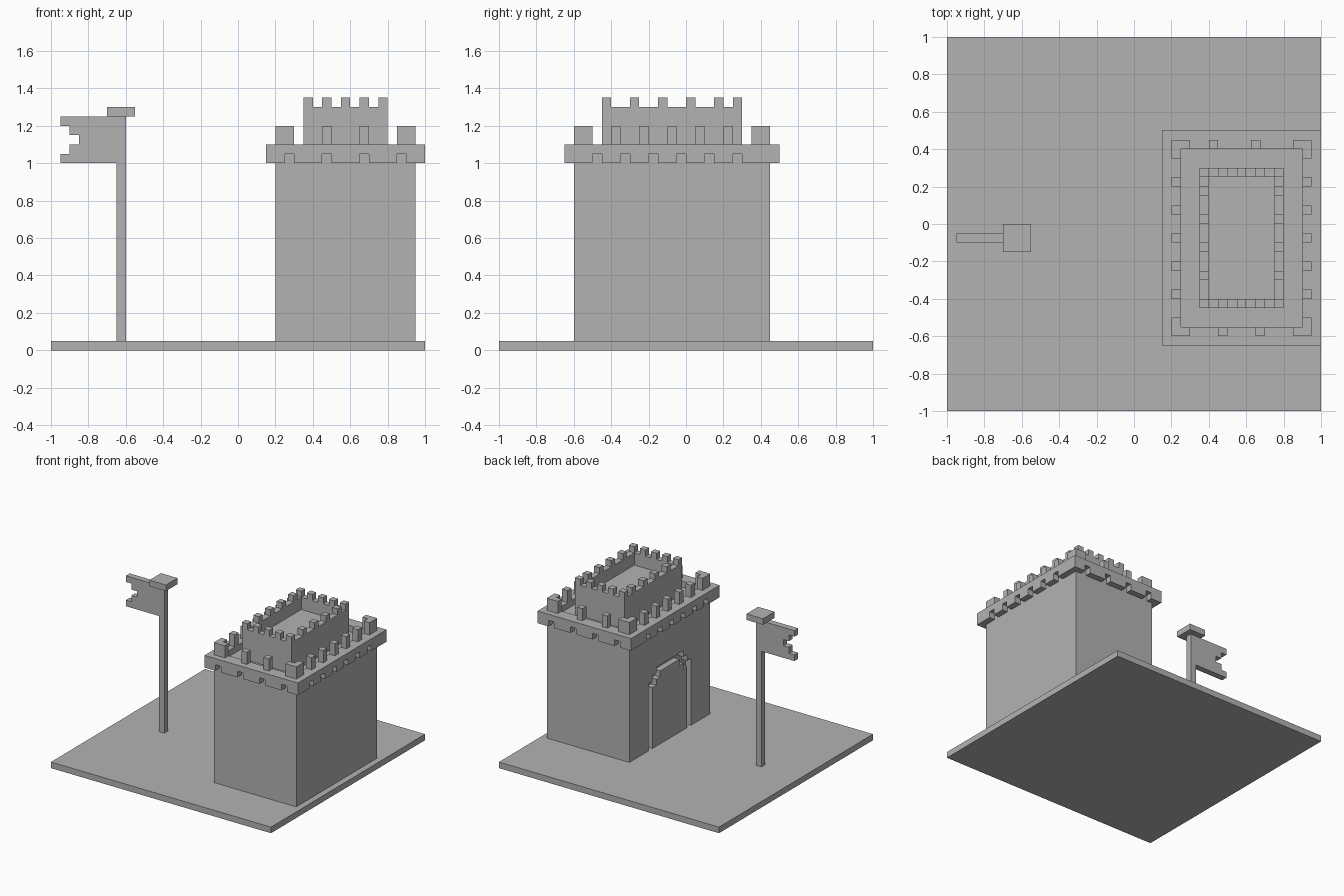
import bpy, bmesh
from mathutils import Vector

if "Cube" in bpy.data.objects:
    bpy.data.objects.remove(bpy.data.objects["Cube"], do_unlink=True)

stone = bpy.data.materials.new("stone_grey")
stone.use_nodes = True
GREY = (0.45, 0.45, 0.45, 1)
stone.diffuse_color = GREY
stone.node_tree.nodes["Principled BSDF"].inputs["Base Color"].default_value = GREY

U = 0.05  # block unit


def finish(name, bm):
    bmesh.ops.recalc_face_normals(bm, faces=bm.faces)
    mesh = bpy.data.meshes.new(name)
    bm.to_mesh(mesh)
    bm.free()
    mesh.materials.append(stone)
    obj = bpy.data.objects.new(name, mesh)
    bpy.context.collection.objects.link(obj)
    return obj


def boxes(name, items):
    """One object made of boxes given as (x0, x1, y0, y1, z0, z1)."""
    bm = bmesh.new()
    for x0, x1, y0, y1, z0, z1 in items:
        verts = bmesh.ops.create_cube(bm, size=1)["verts"]
        bmesh.ops.scale(bm, vec=(x1 - x0, y1 - y0, z1 - z0), verts=verts)
        bmesh.ops.translate(bm, vec=((x0 + x1) / 2, (y0 + y1) / 2, (z0 + z1) / 2), verts=verts)
    return finish(name, bm)


def prism(name, points, direction):
    """Closed outline extruded along a direction."""
    bm = bmesh.new()
    face = bm.faces.new([bm.verts.new(p) for p in points])
    new = bmesh.ops.extrude_face_region(bm, geom=[face])["geom"]
    bmesh.ops.translate(bm, vec=Vector(direction),
                        verts=[v for v in new if isinstance(v, bmesh.types.BMVert)])
    return finish(name, bm)


def cut(obj, cutter):
    cutter.hide_render = True
    mod = obj.modifiers.new("cut", "BOOLEAN")
    mod.operation = "DIFFERENCE"
    mod.solver = "EXACT"
    mod.object = cutter
    bpy.context.view_layer.objects.active = obj
    bpy.ops.object.modifier_apply(modifier=mod.name)
    bpy.data.objects.remove(cutter, do_unlink=True)


# Base and tower extents
X0, X1, Y0, Y1 = 0.2, 0.95, -0.6, 0.45
boxes("ground_plate", [(-1, 1, -1, 1, 0, U)])
tower = boxes("tower_body", [(X0, X1, Y0, Y1, U, 1)])

# Stepped doorway groove in the wall that faces the flag
outer = [(.275, 0), (.275, .6), (.225, .6), (.225, .65), (.175, .65), (.175, .7)]
inner = [(.225, 0), (.225, .55), (.175, .55), (.175, .6), (.125, .6), (.125, .65)]
arch = outer + [(-y, z) for y, z in reversed(outer)]
arch += [(-y, z) for y, z in inner] + inner[::-1]
cut(tower, prism("doorway_cutter", [(X0 - U, y - 0.075, z) for y, z in arch], (2 * U, 0, 0)))

# Overhanging rim: sunken walkway and notches along the lower edge
rim = boxes("tower_rim", [(X0 - U, X1 + U, Y0 - U, Y1 + U, 1, 1.1)])
cut(rim, boxes("walkway_cutter", [(X0 + U, X1 - U, Y0 + U, Y1 - U, 1.05, 1.2)]))
notches = []
for i in range(4):
    x = 0.25 + 0.2 * i
    notches += [(x, x + U, y - U, y + U, 0.9, 1.05) for y in (Y0 - U, Y1 + U)]
for i in range(6):
    y = -0.5 + 0.15 * i
    notches += [(x - U, x + U, y, y + U, 0.9, 1.05) for x in (X0 - U, X1 + U)]
cut(rim, boxes("notch_cutter", notches))

# Rim battlements: single blocks, then L-shaped corners
blocks = [(x, x + U, Y0, Y0 + U, 1.1, 1.2) for x in (0.45, 0.65)]
blocks += [(x, x + U, Y1 - U, Y1, 1.1, 1.2) for x in (0.4, 0.625)]
for i in range(5):
    y = -0.4 + 0.15 * i
    blocks += [(x, x + U, y, y + U, 1.1, 1.2) for x in (X0, X1 - U)]
boxes("rim_battlements", blocks)
for side, cx, sx in (("right", X0, 1), ("left", X1, -1)):
    for end, cy, sy in (("front", Y0, 1), ("back", Y1, -1)):
        outline = [(0, 0), (2, 0), (2, 1), (1, 1), (1, 2), (0, 2)]
        prism(f"corner_battlement_{end}_{side}",
              [(cx + sx * a * U, cy + sy * b * U, 1.1) for a, b in outline], (0, 0, 0.1))

# Upper keep with sunken roof and small battlements
KX0, KX1, KY0, KY1 = 0.35, 0.8, -0.45, 0.3
keep = boxes("keep", [(KX0, KX1, KY0, KY1, 1.05, 1.3)])
cut(keep, boxes("roof_cutter", [(KX0 + U, KX1 - U, KY0 + U, KY1 - U, 1.2, 1.4)]))
blocks = []
for i in range(5):
    x = KX0 + 0.1 * i
    blocks += [(x, x + U, y, y + U, 1.3, 1.35) for y in (KY0, KY1 - U)]
for i in range(1, 5):
    y = KY0 + 0.15 * i
    blocks += [(x, x + U, y, y + U, 1.3, 1.35) for x in (KX0, KX1 - U)]
boxes("keep_battlements", blocks)

# Flagpole, cap and swallow-tailed flag
boxes("flagpole", [(-0.65, -0.6, -0.1, -0.05, U, 1.25)])
boxes("flagpole_cap", [(-0.7, -0.55, -0.15, 0, 1.25, 1.3)])
tail = []
for i, step in enumerate((0, 1, 2, 1, 0)):
    x = -0.95 + step * U
    tail += [(x, 1 + i * U), (x, 1 + (i + 1) * U)]
flag = [(-0.65, 1)] + tail + [(-0.65, 1.25)]
prism("flag", [(x, -0.1, z) for x, z in flag], (0, U, 0))
